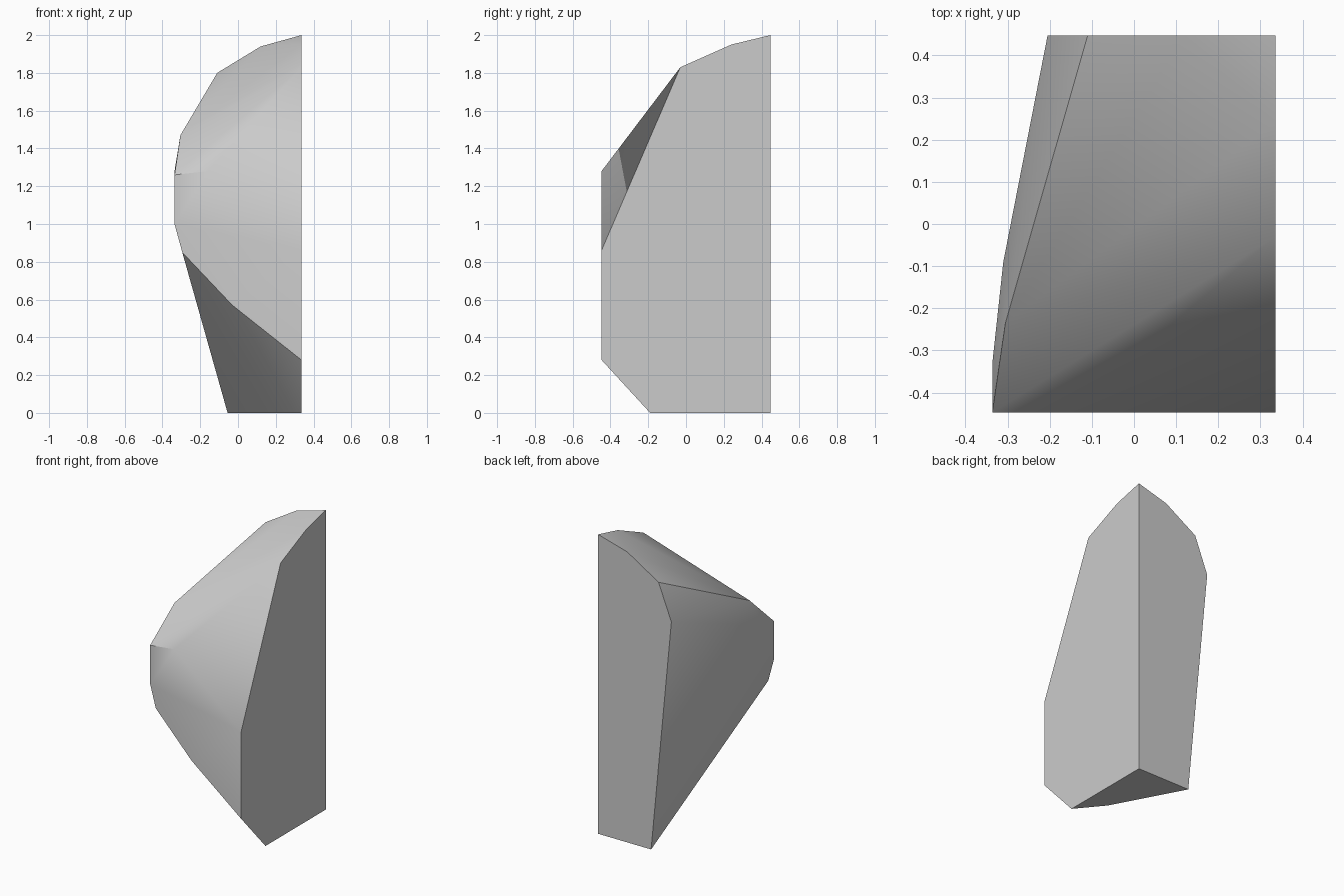
import bpy
import bmesh
import math

cube = bpy.data.objects.get("Cube")
if cube:
    bpy.data.objects.remove(cube, do_unlink=True)

# Half sizes of the block
SIDE = 0.336
DEPTH = 0.447


def make_material(name, value):
    material = bpy.data.materials.new(name)
    material.use_nodes = True
    colour = (value, value, value, 1.0)
    material.diffuse_color = colour
    material.node_tree.nodes["Principled BSDF"].inputs["Base Color"].default_value = colour
    return material


def build_rock(name, points, material):
    """Wrap the outline points in a convex skin and merge the flat faces."""
    bm = bmesh.new()
    for point in points:
        bm.verts.new(point)
    bmesh.ops.convex_hull(bm, input=bm.verts[:])
    loose = [v for v in bm.verts if not v.link_faces]
    bmesh.ops.delete(bm, geom=loose, context="VERTS")
    bmesh.ops.dissolve_limit(bm, angle_limit=math.radians(0.5),
                             verts=bm.verts[:], edges=bm.edges[:])
    bmesh.ops.recalc_face_normals(bm, faces=bm.faces[:])
    mesh = bpy.data.meshes.new(name)
    bm.to_mesh(mesh)
    bm.free()
    mesh.materials.append(material)
    rock = bpy.data.objects.new(name, mesh)
    bpy.context.collection.objects.link(rock)
    return rock


# Flat back wall: x, z
back_outline = [(SIDE, 2), (0.12, 1.94), (-0.11, 1.8), (-0.205, 1.56),
                (-0.055, 0), (SIDE, 0)]

# Flat front facet: x, z
front_outline = [(-SIDE, 1.26), (-0.16, 1.28), (0.12, 1.04), (SIDE, 0.86),
                 (SIDE, 0.28), (-0.03, 0.57), (-0.295, 0.85), (-SIDE, 1.0)]

# Flat side wall between front and back: y, z
side_outline = [(-0.19, 0), (-0.03, 1.83), (0.24, 1.95)]

# Worn shoulder on the rough side, and the bulge of the base edge
shoulder = [(-0.305, -0.235, 1.47), (-0.31, -0.09, 1.37), (-SIDE, -0.33, 1.28)]
base_edge = [(0.194, -0.018, 0)]

points = [(x, DEPTH, z) for x, z in back_outline]
points += [(x, -DEPTH, z) for x, z in front_outline]
points += [(SIDE, y, z) for y, z in side_outline]
points += shoulder + base_edge

rock = build_rock("rock_block", points, make_material("stone grey", 0.6))

# Soft facets with crisp cut edges
bpy.ops.object.select_all(action="DESELECT")
rock.select_set(True)
bpy.context.view_layer.objects.active = rock
bpy.ops.object.shade_smooth_by_angle(angle=math.radians(30))
